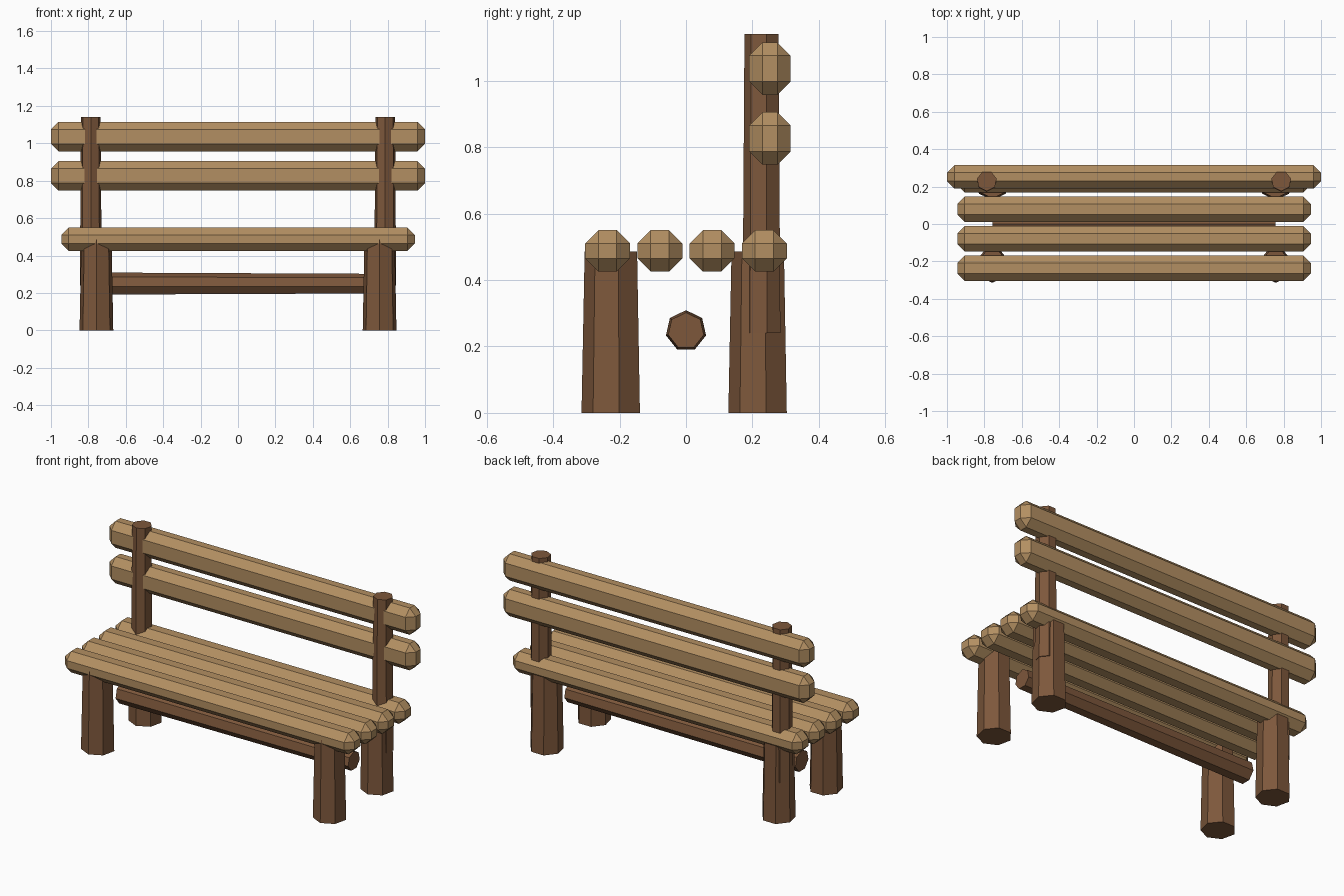
import bpy, bmesh, math
from mathutils import Matrix

if "Cube" in bpy.data.objects:
    bpy.data.objects.remove(bpy.data.objects["Cube"])


def material(name, rgb):
    m = bpy.data.materials.new(name)
    m.diffuse_color = (*rgb, 1.0)
    m.use_nodes = True
    m.node_tree.nodes["Principled BSDF"].inputs["Base Color"].default_value = m.diffuse_color
    return m


LIGHT = material("light wood", (0.45, 0.275, 0.122))
DARK = material("dark wood", (0.205, 0.096, 0.044))


def finish(name, bm, mat):
    bmesh.ops.recalc_face_normals(bm, faces=bm.faces[:])
    me = bpy.data.meshes.new(name)
    bm.to_mesh(me)
    bm.free()
    me.materials.append(mat)
    ob = bpy.data.objects.new(name, me)
    bpy.context.collection.objects.link(ob)
    return ob


def beam(name, center, size, bevel=0.04):
    """Chamfered timber."""
    bm = bmesh.new()
    bmesh.ops.create_cube(bm, size=1.0, matrix=Matrix.Translation(center) @ Matrix.Diagonal((*size, 1.0)))
    bmesh.ops.bevel(bm, geom=bm.edges[:], offset=bevel, segments=1, affect='EDGES')
    finish(name, bm, LIGHT)


def log(name, matrix, r0, r1, length, sides=7):
    """Tapered seven-sided log along local z, one corner pointing to local -y."""
    bm = bmesh.new()
    rings = []
    for r, z in ((r0, 0.0), (r1, length)):
        angles = [2 * math.pi * i / sides for i in range(sides)]
        rings.append([bm.verts.new(matrix @ Matrix.Translation((r * math.sin(a), -r * math.cos(a), z)).translation)
                      for a in angles])
    for i in range(sides):
        j = (i + 1) % sides
        bm.faces.new((rings[0][i], rings[0][j], rings[1][j], rings[1][i]))
    for ring in rings:
        bm.faces.new(ring)
    finish(name, bm, DARK)


# Seat timbers
for i in range(4):
    beam(f"seat_beam_{i + 1}", (0, -0.236 + i * 0.1573, 0.4875), (1.89, 0.135, 0.125))

# Backrest timbers
for name, z in (("lower_back_beam", 0.826), ("upper_back_beam", 1.036)):
    beam(name, (0, 0.2525, z), (2.0, 0.125, 0.158))

# Legs and back posts on both sides
for side, s in (("left", -1), ("right", 1)):
    log(f"front_leg_{side}", Matrix.Translation((s * 0.757, -0.222, 0)), 0.0925, 0.083, 0.485)
    log(f"back_leg_{side}", Matrix.Translation((s * 0.757, 0.22, 0)), 0.0925, 0.083, 0.485)
    log(f"back_post_{side}", Matrix.Translation((s * 0.787, 0.23, 0.24)), 0.06, 0.054, 0.9)

# Stretcher between the legs, corner up, thinner towards +x
along_x = Matrix(((0, 0, 1, -0.757), (-1, 0, 0, 0), (0, -1, 0, 0.247), (0, 0, 0, 1)))
log("stretcher", along_x, 0.062, 0.055, 1.514)
